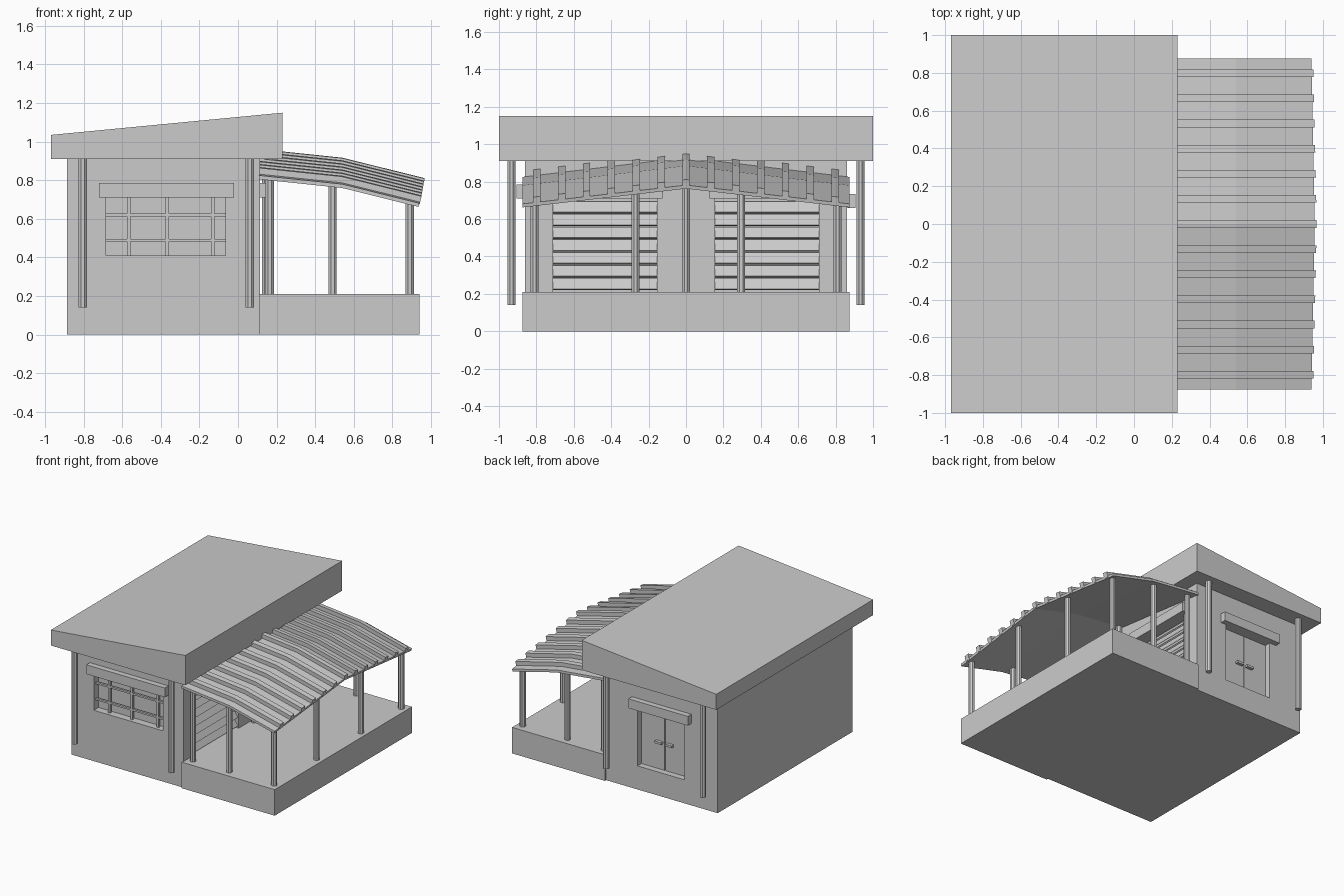
import bpy, bmesh, math
from mathutils import Matrix, Vector

if "Cube" in bpy.data.objects:
    bpy.data.objects.remove(bpy.data.objects["Cube"])


def finish(name, bm):
    bmesh.ops.recalc_face_normals(bm, faces=bm.faces[:])
    me = bpy.data.meshes.new(name)
    bm.to_mesh(me)
    bm.free()
    ob = bpy.data.objects.new(name, me)
    bpy.context.collection.objects.link(ob)
    return ob


def box(name, x0, x1, y0, y1, z0, z1, tilt=0.0):
    bm = bmesh.new()
    size = Matrix.Diagonal((x1 - x0, y1 - y0, z1 - z0, 1))
    centre = Vector(((x0 + x1) / 2, (y0 + y1) / 2, (z0 + z1) / 2))
    bmesh.ops.create_cube(bm, size=1, matrix=Matrix.Translation(centre) @ Matrix.Rotation(tilt, 4, 'Y') @ size)
    return finish(name, bm)


def post(name, x, y, z0, z1, r=0.024):
    bm = bmesh.new()
    m = Matrix.Translation((x, y, (z0 + z1) / 2)) @ Matrix.Rotation(math.pi / 8, 4, 'Z')
    bmesh.ops.create_cone(bm, cap_ends=True, segments=8, radius1=r, radius2=r, depth=z1 - z0, matrix=m)
    return finish(name, bm)


def loft(name, sections):
    """Join equal-length vertex rings and cap both ends."""
    bm = bmesh.new()
    rings = [[bm.verts.new(p) for p in s] for s in sections]
    n = len(rings[0])
    for a, b in zip(rings, rings[1:]):
        for i in range(n):
            j = (i + 1) % n
            bm.faces.new((a[i], a[j], b[j], b[i]))
    bm.faces.new(rings[0])
    bm.faces.new(rings[-1])
    return finish(name, bm)


def cut(target, *dims):
    cutter = box("cutter", *dims)
    mod = target.modifiers.new("opening", 'BOOLEAN')
    mod.operation, mod.solver, mod.object = 'DIFFERENCE', 'EXACT', cutter
    bpy.context.view_layer.objects.active = target
    bpy.ops.object.modifier_apply(modifier=mod.name)
    bpy.data.objects.remove(cutter)


# House body with recessed openings, and the raised porch deck
body = box("house_body", -0.885, 0.115, -0.86, 0.86, 0, 0.93)
box("porch_deck", 0.11, 0.94, -0.875, 0.875, 0, 0.21)
cut(body, -0.685, -0.065, -0.95, -0.80, 0.41, 0.71)
cut(body, -0.59, -0.17, 0.80, 0.95, 0.19, 0.66)
for s in (-1, 1):
    y0, y1 = sorted((s * 0.155, s * 0.71))
    cut(body, 0.055, 0.3, y0, y1, 0.21, 0.71)

# Sloping main roof
roof_profile = [(-0.97, 0.91), (0.23, 0.91), (0.23, 1.15), (-0.97, 1.035)]
loft("main_roof", [[(x, y, z) for x, z in roof_profile] for y in (-1, 1)])
for x in (-0.805, 0.06):
    for y in (-0.933, 0.933):
        post("roof_post", x, y, 0.14, 0.92)

# Front window
box("window_lintel", -0.72, -0.02, -0.905, -0.855, 0.71, 0.785)
for x in (-0.567, -0.367, -0.132):
    box("window_bar_vertical", x - 0.009, x + 0.009, -0.835, -0.817, 0.41, 0.71)
for z in (0.49, 0.62):
    box("window_bar_horizontal", -0.685, -0.065, -0.835, -0.817, z - 0.007, z + 0.007)

# Back double door
box("door_lintel", -0.65, -0.12, 0.855, 0.905, 0.66, 0.735)
for s in (-1, 1):
    a, b = sorted((-0.38 + s * 0.003, -0.38 + s * 0.21))
    box("door_leaf", a, b, 0.795, 0.81, 0.19, 0.66)
    c = -0.38 + s * 0.047
    box("door_handle", c - 0.03, c + 0.03, 0.805, 0.835, 0.40, 0.418)

# Slatted shutters on the porch wall
for s in (-1, 1):
    y0, y1 = sorted((s * 0.155, s * 0.71))
    for i in range(7):
        z = 0.252 + i * 0.0685
        box("shutter_slat", 0.078, 0.09, y0, y1, z - 0.035, z + 0.035, math.radians(-35))
    y0, y1 = sorted((s * 0.125, s * 0.745))
    box("shutter_lintel", 0.11, 0.155, y0, y1, 0.71, 0.785)

# Porch roof: underside height along x at the eaves, rising to a ridge at y = 0
EAVE = [(0.11, 0.805), (0.54, 0.76), (0.935, 0.662)]


def under(x, y):
    (xa, za), (xb, zb) = EAVE[:2] if x < EAVE[1][0] else EAVE[1:]
    return za + (zb - za) * (x - xa) / (xb - xa) + 0.12 * (0.875 - abs(y))


def roof_strip(name, ys, low, high, overhang):
    sections = []
    for i, (x, _) in enumerate(EAVE):
        def p(y, h):
            end = (0.018 * (1 - abs(y) / 0.875) + overhang + h * 0.22) if i == 2 else 0
            return (x + end, y, under(x + end, y) + h)
        sections.append([p(y, low) for y in ys] + [p(y, high) for y in reversed(ys)])
    loft(name, sections)


for s in (-1, 1):
    roof_strip("porch_roof_sheet", (0, s * 0.875), 0, 0.02, 0)
for k in range(-6, 7):
    y = k * 0.133
    ys = (y - 0.02, y + 0.02) if k else (-0.02, 0, 0.02)
    roof_strip("porch_roof_rib", ys, 0.006, 0.052, 0.003)

# Porch posts around the deck edge and one on the wall under the ridge
spots = [(x, y) for x in (0.165, 0.49, 0.89) for y in (-0.81, 0.81)]
spots += [(0.89, -0.27), (0.89, 0.295), (0.145, 0)]
for x, y in spots:
    post("porch_post", x, y, 0.20, under(x, y) + 0.01, 0.023)
